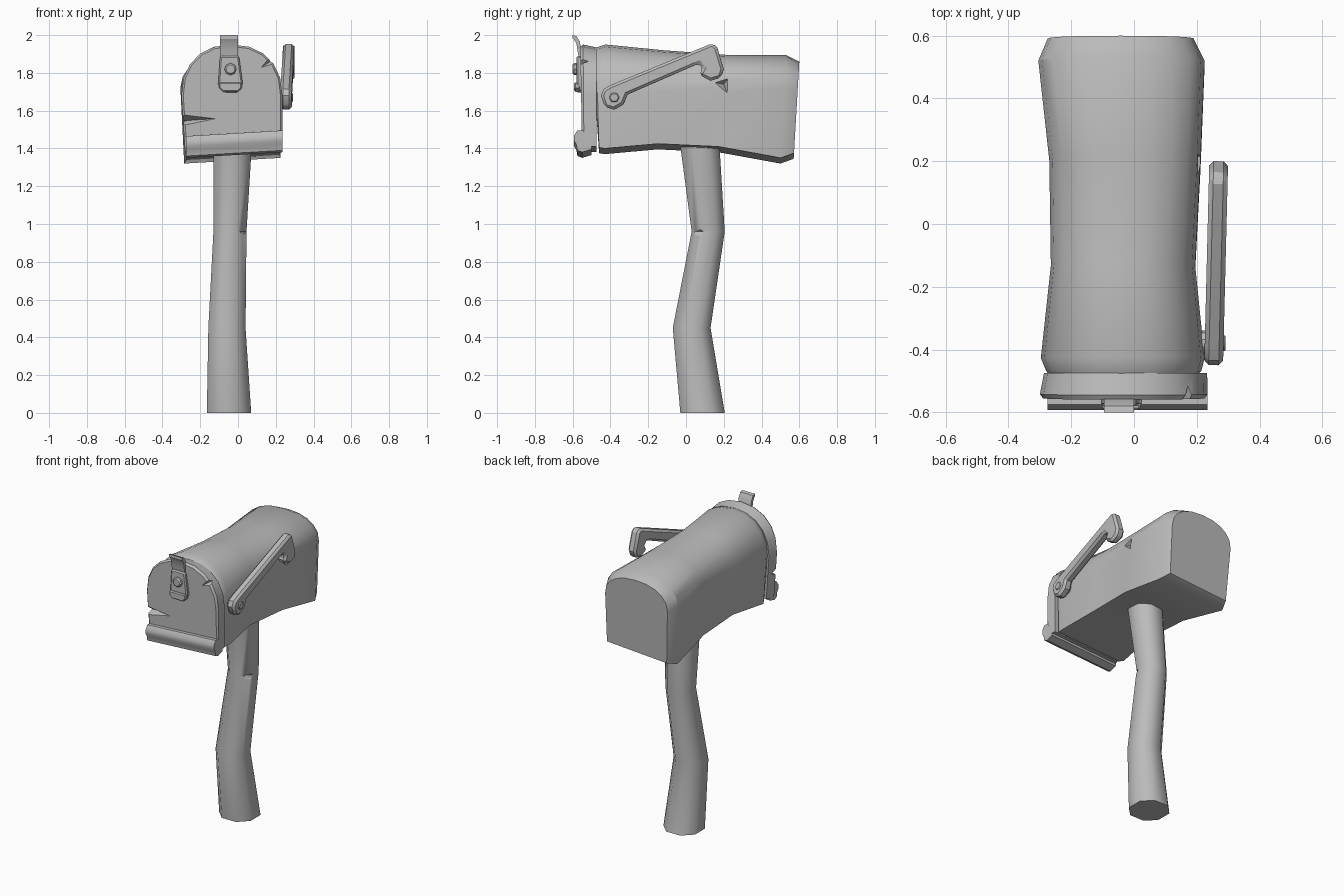
import bpy, bmesh, math
from mathutils import Vector

if "Cube" in bpy.data.objects:
    bpy.data.objects.remove(bpy.data.objects["Cube"])

grey = bpy.data.materials.new("plain grey")
grey.use_nodes = True
COLOR = (0.5, 0.5, 0.5, 1)
grey.diffuse_color = COLOR
grey.node_tree.nodes["Principled BSDF"].inputs["Base Color"].default_value = COLOR


def finish(bm, name, angle=30, bevel=0):
    bmesh.ops.recalc_face_normals(bm, faces=bm.faces)
    mesh = bpy.data.meshes.new(name)
    bm.to_mesh(mesh)
    bm.free()
    mesh.materials.append(grey)
    ob = bpy.data.objects.new(name, mesh)
    bpy.context.collection.objects.link(ob)
    activate(ob)
    if bevel:
        mod = ob.modifiers.new("bevel", "BEVEL")
        mod.width = bevel
        mod.segments = 1
        mod.limit_method = "ANGLE"
        mod.angle_limit = math.radians(50)
        bpy.ops.object.modifier_apply(modifier="bevel")
    bpy.ops.object.shade_smooth_by_angle(angle=math.radians(angle))
    return ob


def activate(ob):
    bpy.ops.object.select_all(action="DESELECT")
    ob.select_set(True)
    bpy.context.view_layer.objects.active = ob


def loft(name, rings, angle=30, bevel=0):
    """Skin equal-length rings of points and cap both ends."""
    bm = bmesh.new()
    loops = [[bm.verts.new(p) for p in ring] for ring in rings]
    for a, b in zip(loops, loops[1:]):
        for i in range(len(a)):
            j = (i + 1) % len(a)
            bm.faces.new((a[i], a[j], b[j], b[i]))
    bm.faces.new(loops[0])
    bm.faces.new(loops[-1])
    return finish(bm, name, angle, bevel)


def prism(name, outline, axis, lo, hi, angle=30, bevel=0):
    """Extrude a 2D outline along an axis (0 = x, 1 = y)."""
    def ring(d):
        return [(d, a, b) if axis == 0 else (a, d, b) for a, b in outline]
    return loft(name, [ring(lo), ring(hi)], angle, bevel)


def disc(cx, cz, r, n):
    return [(cx + r * math.cos(math.tau * i / n), cz + r * math.sin(math.tau * i / n))
            for i in range(n)]


def notch(target, points, angle=30):
    """Carve the convex hull of a few points out of a part."""
    bm = bmesh.new()
    for p in points:
        bm.verts.new(p)
    bmesh.ops.convex_hull(bm, input=bm.verts)
    cutter = finish(bm, "notch_cutter")
    cutter.hide_render = True
    activate(target)
    mod = target.modifiers.new("notch", "BOOLEAN")
    mod.operation = "DIFFERENCE"
    mod.solver = "EXACT"
    mod.object = cutter
    bpy.ops.object.modifier_apply(modifier="notch")
    bpy.data.objects.remove(cutter)
    bpy.ops.object.shade_smooth_by_angle(angle=math.radians(angle))


def arch(y_low, y_top, left, right, low, spring, top, tilt=0.03, n=10):
    """Flat-bottomed arch section; the bottom rises by tilt towards +x."""
    mid, half = (left + right) / 2, (right - left) / 2
    pts = [(left + 0.02, low), (right, low + tilt)]
    for i in range(n + 1):
        a = math.pi * i / n
        c, s = math.cos(a), math.sin(a)
        pts.append((mid + half * math.copysign(abs(c) ** 0.9, c),
                    spring + (top - spring) * s ** 0.9))
    return [(x, y_low + (y_top - y_low) * (z - low) / (top - low), z) for x, z in pts]


# Box: pinched tunnel with chamfered ends
body = loft("box_body", [
    arch(-0.46, -0.50, -0.27, 0.20, 1.39, 1.68, 1.92),
    arch(-0.46, -0.475, -0.28, 0.215, 1.375, 1.68, 1.935),
    arch(-0.43, -0.425, -0.297, 0.225, 1.37, 1.68, 1.95),
    arch(-0.15, -0.12, -0.265, 0.195, 1.395, 1.70, 1.92),
    arch(0.17, 0.22, -0.27, 0.212, 1.38, 1.72, 1.895),
    arch(0.50, 0.53, -0.305, 0.225, 1.32, 1.72, 1.895),
    arch(0.57, 0.60, -0.275, 0.19, 1.345, 1.71, 1.86)])
notch(body, [(0.26, 0.09, 1.76), (0.26, 0.25, 1.81), (0.26, 0.235, 1.65),
             (0.165, 0.20, 1.74)])

# Door with a chamfered face and two chips
door = loft("door", [
    arch(-0.475, -0.475, -0.287, 0.233, 1.38, 1.68, 1.935),
    arch(-0.54, -0.545, -0.30, 0.235, 1.38, 1.68, 1.95),
    arch(-0.55, -0.56, -0.29, 0.225, 1.39, 1.68, 1.94)])
notch(door, [(-0.33, -0.58, 1.60), (-0.33, -0.58, 1.50), (-0.08, -0.565, 1.56),
             (-0.33, -0.50, 1.54), (-0.24, -0.52, 1.55)])
notch(door, [(0.11, -0.57, 1.82), (0.19, -0.58, 1.92), (0.23, -0.58, 1.85),
             (0.20, -0.49, 1.88)])

# Hinge lip across the door foot, slightly tilted
lip = [(-0.50, 1.375), (-0.55, 1.36), (-0.575, 1.37), (-0.58, 1.40), (-0.592, 1.42),
       (-0.592, 1.45), (-0.575, 1.475), (-0.545, 1.475), (-0.525, 1.45), (-0.50, 1.44)]
loft("hinge_lip", [[(x, y, z + dz) for y, z in lip]
                   for x, dz in ((-0.275, -0.01), (0.235, 0.02))], 35)

# Latch: curled strap, rounded plate, foot bar and knob
outer = [(-0.6, 2.0), (-0.58, 1.995), (-0.562, 1.965), (-0.555, 1.92), (-0.545, 1.87)]
inner = [(y - 0.018, z - 0.01) for y, z in outer[1:]]
strap = outer + inner[::-1] + [(-0.6, 1.98)]
prism("latch_strap", strap, 0, -0.095, 0.0)
plate = [(-0.095, 1.89), (-0.105, 1.74), (-0.085, 1.705), (-0.06, 1.695),
         (-0.01, 1.695), (0.012, 1.71), (0.025, 1.745), (0.005, 1.89)]
prism("latch_plate", plate, 1, -0.58, -0.54, bevel=0.008)
foot = [(-0.10, 1.75), (-0.10, 1.72), (-0.08, 1.70), (0.0, 1.70), (0.02, 1.72), (0.02, 1.75)]
prism("latch_foot", foot, 1, -0.592, -0.56, bevel=0.006)
prism("latch_knob", disc(-0.04, 1.82, 0.032, 8), 1, -0.60, -0.56, bevel=0.008)

# Signal flag: arm with hooked tip, pivot and bolt
arm = [(-0.45, 1.68), (-0.435, 1.715), (-0.40, 1.735), (0.14, 1.957), (0.165, 1.935),
       (0.20, 1.82), (0.185, 1.775), (0.13, 1.758), (0.07, 1.79), (0.09, 1.825),
       (0.07, 1.85), (-0.31, 1.685), (-0.33, 1.635), (-0.38, 1.605), (-0.43, 1.62)]
flag = prism("flag_arm", arm, 0, -0.03, 0.03, bevel=0.014)
flag.location.x = 0.265
flag.rotation_euler.z = -0.025
prism("flag_pivot", disc(-0.38, 1.67, 0.04, 10), 0, 0.18, 0.25)
prism("flag_bolt", disc(-0.38, 1.67, 0.028, 6), 0, 0.25, 0.292, bevel=0.005)

# Crooked post: square section with cut corners
def post_ring(z, x0, x1, y0, y1):
    mx, my, hx, hy = (x0 + x1) / 2, (y0 + y1) / 2, (x1 - x0) / 2, (y1 - y0) / 2
    k = 0.45
    unit = [(1, -k), (1, k), (k, 1), (-k, 1), (-1, k), (-1, -k), (-k, -1), (k, -1)]
    return [(mx + hx * u, my + hy * v, z) for u, v in unit]

post = loft("post", [
    post_ring(0, -0.165, 0.07, -0.03, 0.205),
    post_ring(0.45, -0.157, 0.04, -0.07, 0.13),
    post_ring(0.96, -0.13, 0.045, 0.03, 0.205),
    post_ring(1.45, -0.13, 0.075, -0.035, 0.175)], 50)
notch(post, [(0.06, 0.01, 1.02), (0.06, 0.11, 0.96), (0.0, 0.0, 0.96), (0.05, 0.0, 0.84),
             (0.015, 0.06, 0.96)], 50)
